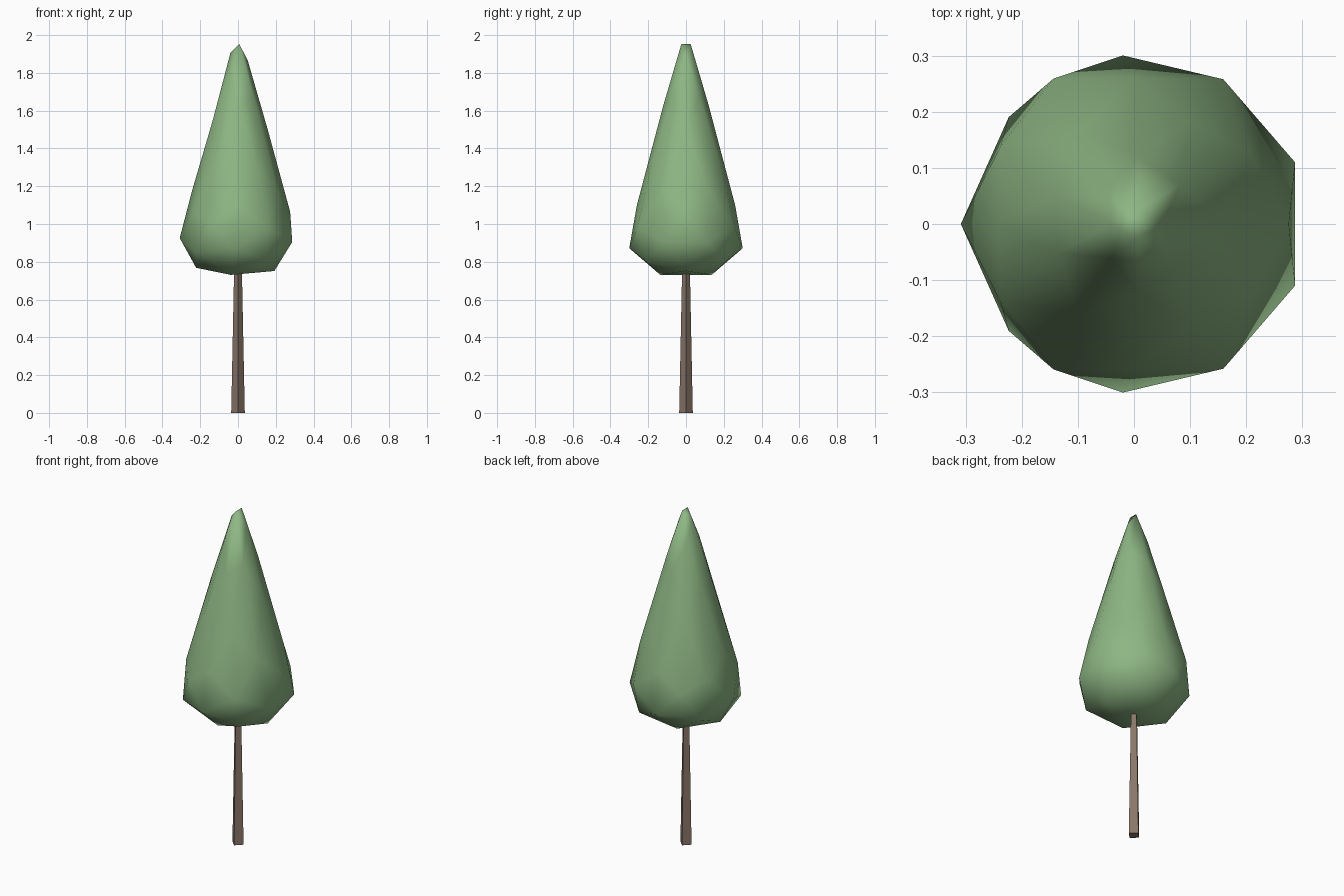
import bpy, bmesh, math
from mathutils import Matrix

if "Cube" in bpy.data.objects:
    bpy.data.objects.remove(bpy.data.objects["Cube"])


def add_part(name, bm, color, smooth):
    mesh = bpy.data.meshes.new(name)
    bm.to_mesh(mesh)
    bm.free()
    for p in mesh.polygons:
        p.use_smooth = smooth
    mat = bpy.data.materials.new(name + "_material")
    mat.diffuse_color = color
    mat.use_nodes = True
    mat.node_tree.nodes["Principled BSDF"].inputs["Base Color"].default_value = mat.diffuse_color
    mesh.materials.append(mat)
    obj = bpy.data.objects.new(name, mesh)
    bpy.context.collection.objects.link(obj)
    return obj


# Foliage: icosphere standing on an edge midpoint, stretched upward and tapered
bm = bmesh.new()
bmesh.ops.create_icosphere(bm, subdivisions=2, radius=1)
tilt = math.atan(2) / 2
bmesh.ops.rotate(bm, verts=bm.verts, matrix=Matrix.Rotation(tilt, 3, 'Y'))
for v in bm.verts:
    x, y, z = v.co
    width = 0.26 - 0.19 * z
    height = 1.1 + z * (0.9 if z > 0 else 0.39)
    v.co = (x * width, y * width, height)
add_part("foliage", bm, (0.27, 0.47, 0.23, 1), True)

# Trunk: tapered four-sided post, corners facing the axes
bm = bmesh.new()
bmesh.ops.create_cone(bm, cap_ends=True, segments=4, radius1=0.036,
                      radius2=0.021, depth=0.74,
                      matrix=Matrix.Translation((0, 0, 0.37)))
add_part("trunk", bm, (0.25, 0.18, 0.14, 1), False)
